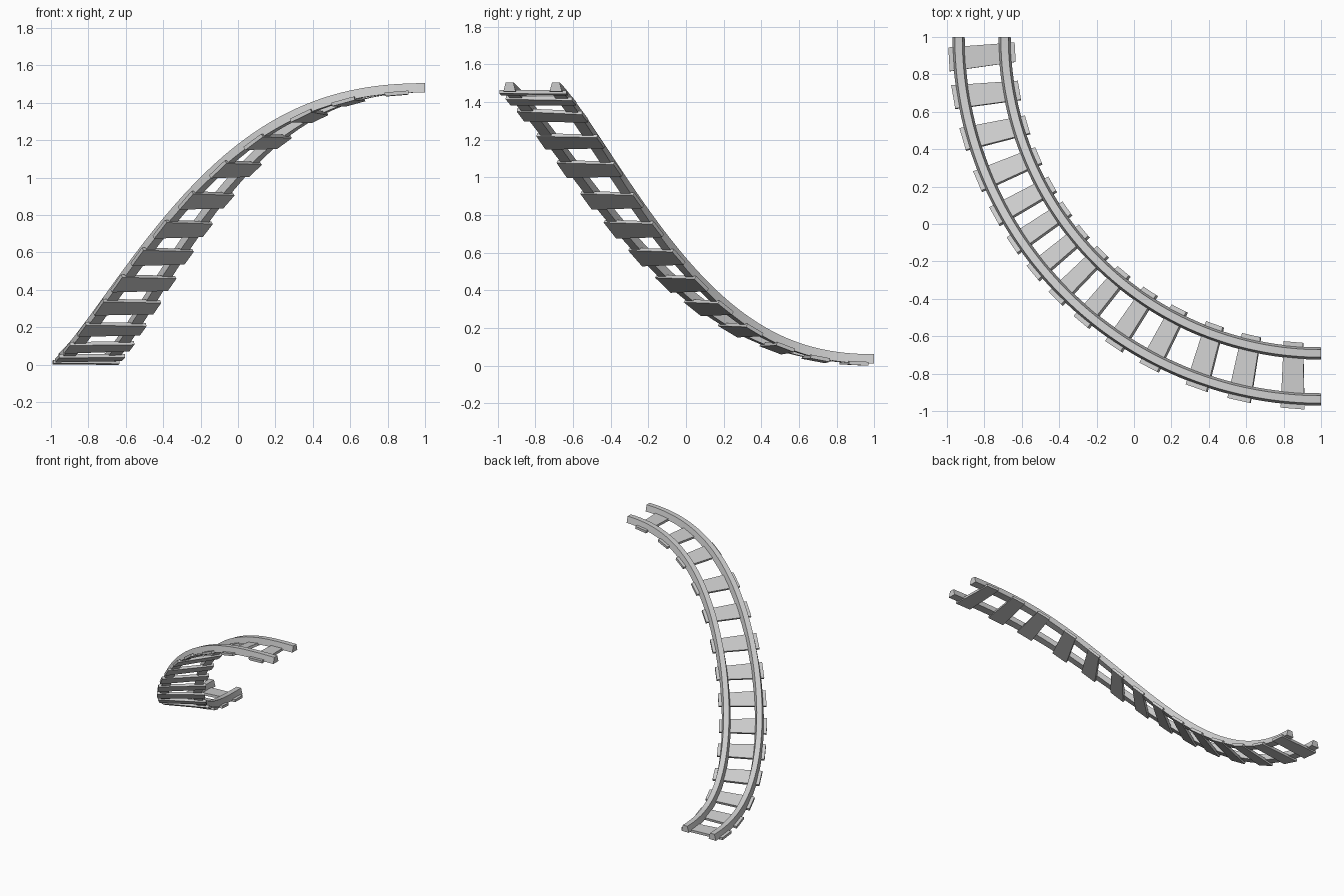
import bpy
import bmesh
from math import sin, cos, pi, radians
from mathutils import Vector

cube = bpy.data.objects.get("Cube")
if cube:
    bpy.data.objects.remove(cube, do_unlink=True)

RADIUS = 1.815      # plan radius of the quarter turn, centred on (1, 1)
RISE = 1.445        # height gained along the turn
GAUGE = 0.123       # half distance between the rails

grey = bpy.data.materials.new("track_grey")
grey.use_nodes = True
colour = (0.6, 0.6, 0.6, 1.0)
grey.diffuse_color = colour
grey.node_tree.nodes["Principled BSDF"].inputs["Base Color"].default_value = colour


def height(a):
    """Gentle S-shaped climb that is level at both ends."""
    s = a / (pi / 2)
    soft = (1 - cos(pi * s)) / 2
    steep = s - sin(2 * pi * s) / (2 * pi)
    return RISE * (soft + steep) / 2


def frame(a, r):
    """Point on the track plus its forward, outward and upward directions."""
    point = Vector((1 - r * cos(a), 1 - r * sin(a), height(a)))
    e = 0.001
    slope = (height(a + e) - height(a - e)) / (2 * e * r)
    forward = Vector((sin(a), -cos(a), slope)).normalized()
    outward = Vector((-cos(a), -sin(a), 0))
    return point, forward, outward, outward.cross(forward) * -1


def finish(name, bm):
    bmesh.ops.recalc_face_normals(bm, faces=bm.faces[:])
    mesh = bpy.data.meshes.new(name)
    bm.to_mesh(mesh)
    bm.free()
    mesh.materials.append(grey)
    obj = bpy.data.objects.new(name, mesh)
    bpy.context.collection.objects.link(obj)
    return obj


def skin(bm, rings):
    """Join cross-section rings into a capped solid."""
    loops = [[bm.verts.new(p) for p in ring] for ring in rings]
    n = len(loops[0])
    for a, b in zip(loops, loops[1:]):
        for i in range(n):
            j = (i + 1) % n
            bm.faces.new((a[i], a[j], b[j], b[i]))
    bm.faces.new(loops[0])
    bm.faces.new(loops[-1])


# Rails: a tapered section swept along the climbing turn
SECTION = [(-0.033, 0.01), (0.033, 0.01), (0.02, 0.06), (-0.02, 0.06)]
STEPS = 64


def make_rail(name, r):
    rings = []
    for k in range(STEPS + 1):
        p, _, out, up = frame(pi / 2 * k / STEPS, r)
        if up.z < 0:
            up = -up
        rings.append([p + out * x + up * z for x, z in SECTION])
    bm = bmesh.new()
    skin(bm, rings)
    obj = finish(name, bm)
    obj.data.shade_smooth()
    obj.data.set_sharp_from_angle(angle=radians(30))


make_rail("outer_rail", RADIUS + GAUGE)
make_rail("inner_rail", RADIUS - GAUGE)


# Sleepers: flat tapered planks laid across the rails, some slightly askew
def make_sleeper(name, degrees, skew):
    p, fwd, out, up = frame(radians(degrees), RADIUS)
    if up.z < 0:
        up = -up
    lean = sin(radians(skew))
    side = (out + fwd * lean).normalized()
    rings = []
    for reach, half in ((-0.178, 0.052), (0.178, 0.064)):
        centre = p + side * reach
        rings.append([centre + fwd * f * half + up * z
                      for f, z in ((-1, 0), (1, 0), (1, 0.02), (-1, 0.02))])
    bm = bmesh.new()
    skin(bm, rings)
    finish(name, bm)


ANGLES = [3.2, 9.7, 16.4, 23, 29, 34.3, 39.6, 44.8, 50.2, 56.4, 62.7, 70.3, 77.2, 85.3]
SKEWS = {0: 3, 1: -4, 2: -4, 11: -4, 12: -2, 13: -4}
# A positive skew turns the outer end further along the track
for i, angle in enumerate(ANGLES):
    skew = SKEWS.get(i, 0)
    if i > 10:
        skew = -skew
    make_sleeper("sleeper_%d" % (i + 1), angle, skew)
